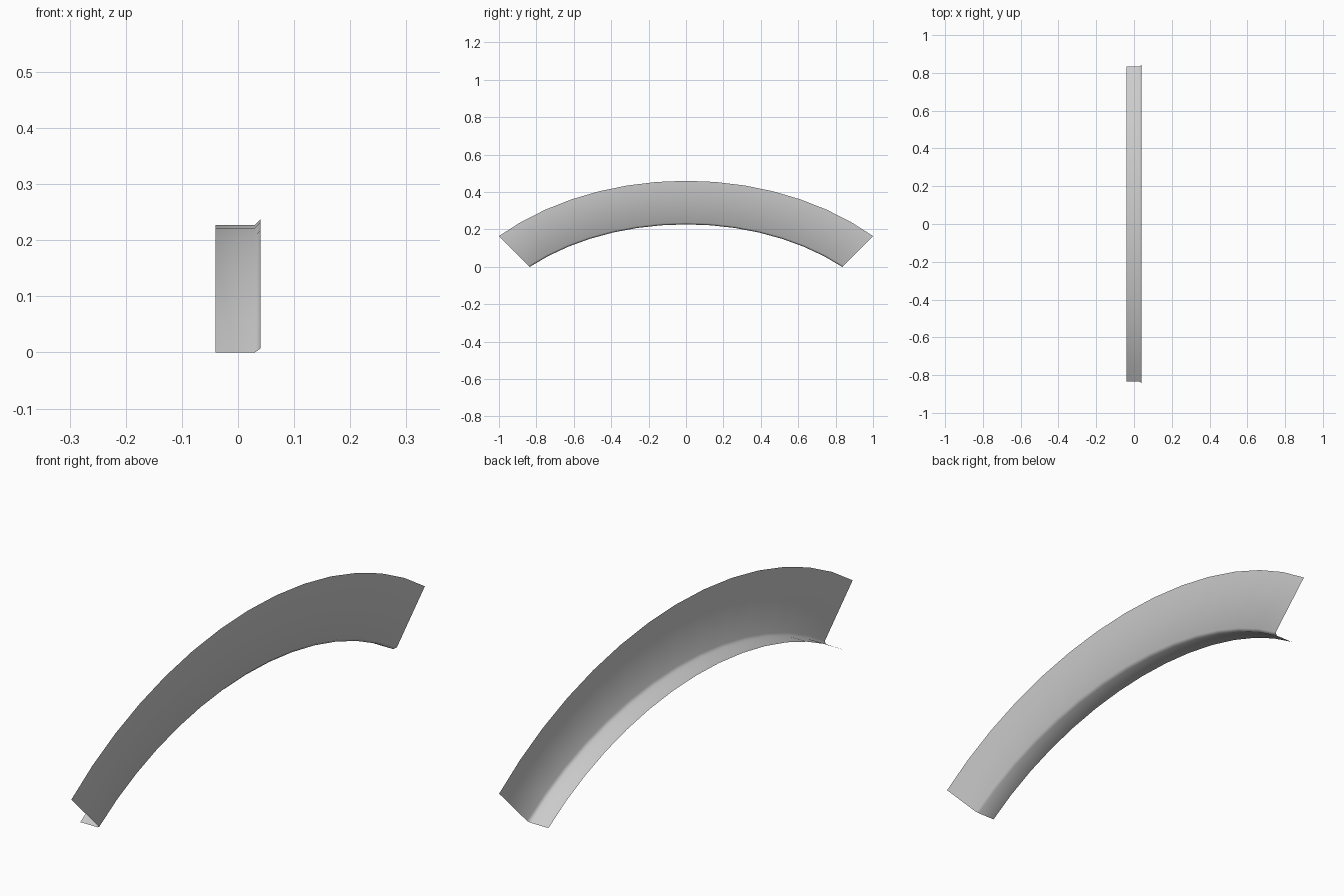
import bpy
import bmesh
from math import sin, cos, radians

cube = bpy.data.objects.get("Cube")
if cube:
    bpy.data.objects.remove(cube, do_unlink=True)

# Plain grey finish
grey = bpy.data.materials.new("light grey")
grey.use_nodes = True
colour = (0.6, 0.6, 0.6, 1.0)
grey.diffuse_color = colour
grey.node_tree.nodes["Principled BSDF"].inputs["Base Color"].default_value = colour

# Inner arch ellipse, swept through a quarter turn
HALF_ANGLE = radians(45)
SEGMENTS = 14
RADIUS_Y, RADIUS_Z = 1.181, 0.775
BASE = RADIUS_Z * cos(HALF_ANGLE)

# Cross-section as (x, outward offset): flange, small chamfer, upright wall
PROFILE = [(-0.04, 0), (0.03, 0), (0.04, 0.01), (0.04, 0.233)]


def section(bm, angle):
    """One cross-section of the arch at the given angle from the crown."""
    return [bm.verts.new((x, (RADIUS_Y + r) * sin(angle),
                          (RADIUS_Z + r) * cos(angle) - BASE))
            for x, r in PROFILE]


# Arched trim: an open sheet with wall and inner flange
bm = bmesh.new()
rings = [section(bm, HALF_ANGLE * (2 * i / SEGMENTS - 1))
         for i in range(SEGMENTS + 1)]
for a, b in zip(rings, rings[1:]):
    for j in range(len(PROFILE) - 1):
        face = bm.faces.new((a[j], b[j], b[j + 1], a[j + 1]))
        face.smooth = True

mesh = bpy.data.meshes.new("arched_trim")
bm.to_mesh(mesh)
bm.free()
mesh.materials.append(grey)
trim = bpy.data.objects.new("arched_trim", mesh)
bpy.context.collection.objects.link(trim)
